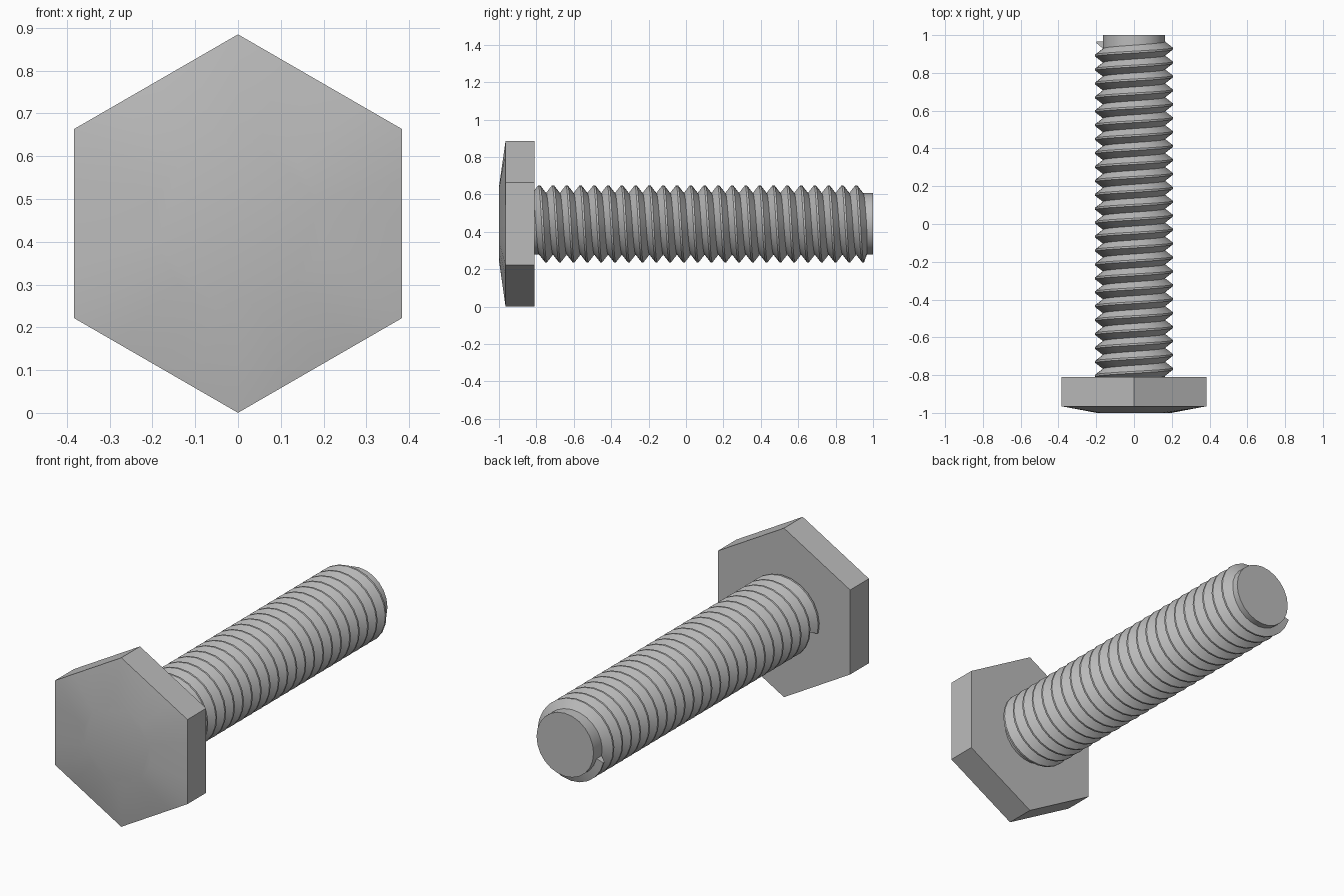
import bpy, bmesh, math

if "Cube" in bpy.data.objects:
    bpy.data.objects.remove(bpy.data.objects["Cube"], do_unlink=True)

ZC = 0.4425          # height of the bolt axis
SEG = 24             # steps per turn
CORE_R, CREST_R = 0.165, 0.206
PITCH, TURNS = 0.0737, 24

steel = bpy.data.materials.new("grey steel")
steel.use_nodes = True
steel.diffuse_color = (0.5, 0.5, 0.5, 1)
steel.node_tree.nodes["Principled BSDF"].inputs["Base Color"].default_value = (0.5, 0.5, 0.5, 1)


def point(angle, r, y):
    """Point around the bolt axis; angle 0 is straight up, growing towards +x."""
    return (r * math.sin(angle), y, ZC + r * math.cos(angle))


def loft(name, rings, closed):
    """Skin a list of equal point rings; a closed ring is a full section."""
    bm = bmesh.new()
    rows = [[bm.verts.new(p) for p in ring] for ring in rings]
    n = len(rows[0])
    for a, b in zip(rows, rows[1:]):
        for i in range(n if closed else n - 1):
            j = (i + 1) % n
            bm.faces.new((a[i], a[j], b[j], b[i]))
    bm.faces.new(rows[0])
    bm.faces.new(rows[-1])
    bmesh.ops.recalc_face_normals(bm, faces=bm.faces)
    mesh = bpy.data.meshes.new(name)
    bm.to_mesh(mesh)
    bm.free()
    mesh.materials.append(steel)
    obj = bpy.data.objects.new(name, mesh)
    bpy.context.collection.objects.link(obj)
    bpy.ops.object.select_all(action="DESELECT")
    obj.select_set(True)
    bpy.context.view_layer.objects.active = obj
    bpy.ops.object.shade_smooth_by_angle(angle=math.radians(30))
    return obj


angles = [math.tau * i / SEG for i in range(SEG)]


def circle(r, y):
    return [point(a, r, y) for a in angles]


def hexagon(apothem, y):
    """Hexagon with a corner at the top, sampled at the circle's angles."""
    return [point(a, apothem / math.cos(a % (math.pi / 3) - math.pi / 6), y) for a in angles]


# Hexagonal head with a shallow chamfer up to a round front face
loft("hex_head", [circle(0.197, -1.0), hexagon(0.383, -0.965), hexagon(0.383, -0.81)], True)

# Plain core, showing as a short stub at the tip
loft("shank_core", [circle(CORE_R, -0.83), circle(CORE_R, 1.0)], True)

# Right-handed thread: a V section swept along a helix, cut flat before the tip
section = [(-PITCH / 2, CORE_R), (-0.005, CREST_R), (0.005, CREST_R), (PITCH / 2, CORE_R)]
start = -math.radians(105)
turns = []
for i in range(TURNS * SEG + 1):
    a = start + math.tau * i / SEG
    y = -0.785 + PITCH * a / math.tau
    turns.append([point(a, r, min(y + dy, 0.967)) for dy, r in section])
loft("screw_thread", turns, False)
